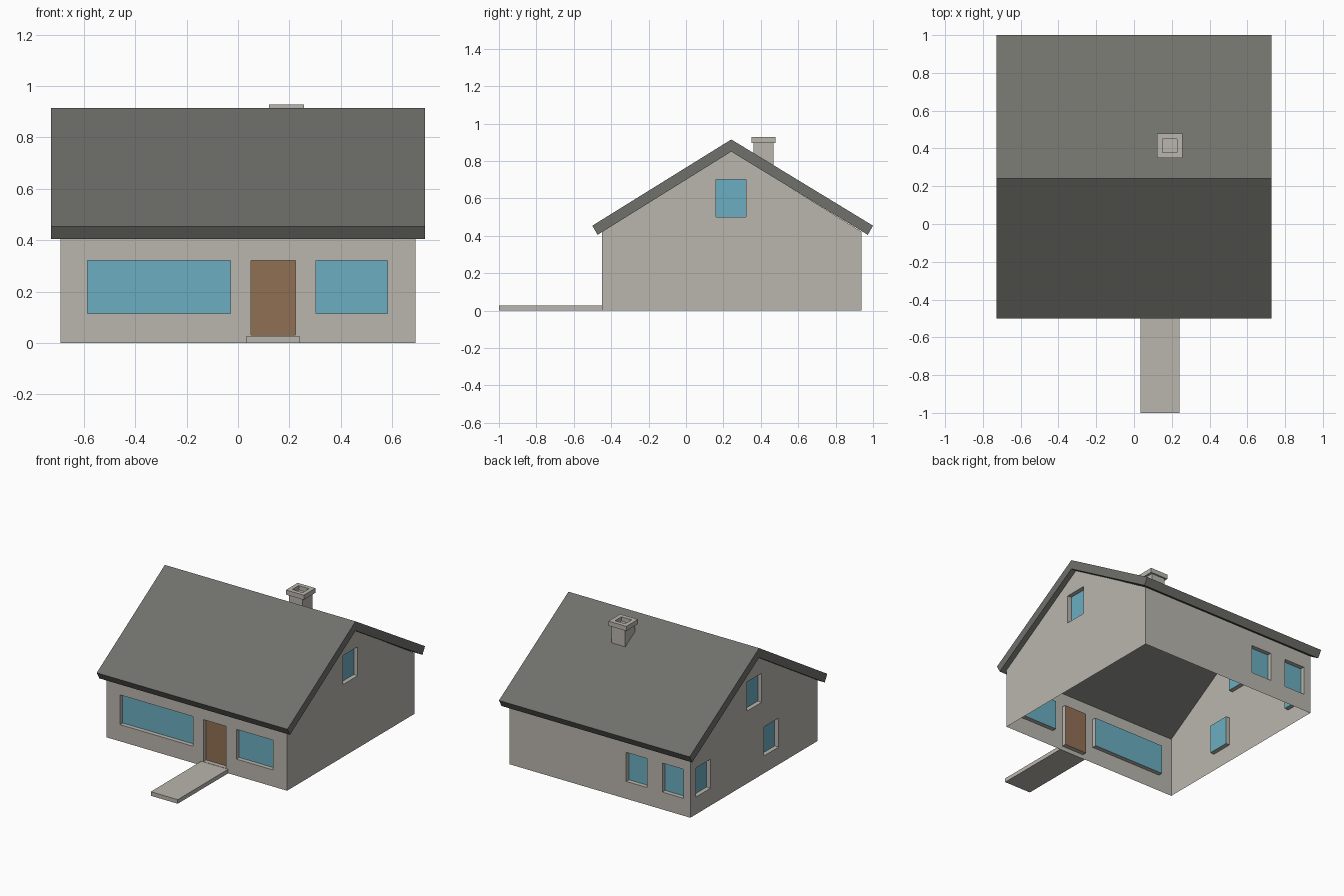
import bpy, bmesh
from mathutils import Vector

if "Cube" in bpy.data.objects:
    bpy.data.objects.remove(bpy.data.objects["Cube"])


def material(name, r, g, b):
    lin = [((c / 255 + 0.055) / 1.055) ** 2.4 for c in (r, g, b)]
    m = bpy.data.materials.new(name)
    m.diffuse_color = (*lin, 1)
    m.use_nodes = True
    m.node_tree.nodes["Principled BSDF"].inputs["Base Color"].default_value = m.diffuse_color
    return m


plaster = material("warm grey plaster", 186, 182, 174)
tile = material("dark grey roof", 112, 113, 107)
glass = material("blue glass", 107, 174, 193)
wood = material("brown door", 145, 112, 84)


def make_object(name, bm, *mats):
    bmesh.ops.recalc_face_normals(bm, faces=bm.faces)
    mesh = bpy.data.meshes.new(name)
    bm.to_mesh(mesh)
    bm.free()
    for m in mats:
        mesh.materials.append(m)
    ob = bpy.data.objects.new(name, mesh)
    bpy.context.collection.objects.link(ob)
    return ob


def add_box(bm, x0, x1, y0, y1, z0, z1):
    vs = bmesh.ops.create_cube(bm, size=1)["verts"]
    for v in vs:
        v.co = Vector((x1 if v.co.x > 0 else x0,
                       y1 if v.co.y > 0 else y0,
                       z1 if v.co.z > 0 else z0))
    return vs


def add_prism(bm, profile, half):
    # extrude a (y, z) profile along x
    f = bm.faces.new([bm.verts.new((-half, y, z)) for y, z in profile])
    new = bmesh.ops.extrude_face_region(bm, geom=[f])["geom"]
    for v in new:
        if isinstance(v, bmesh.types.BMVert):
            v.co.x = half


HX, Y0, Y1, RIDGE = 0.69, -0.45, 0.938, 0.242
DEPTH = 0.03   # window and door recess

# wall block with gables
bm = bmesh.new()
add_prism(bm, [(Y0, 0), (Y1, 0), (Y1, 0.422), (RIDGE, 0.853), (Y0, 0.422)], HX)
walls = make_object("walls", bm, plaster, glass, wood)

# cutters for window and door recesses
bm = bmesh.new()
for x0, x1, z0 in [(-0.586, -0.03, 0.115), (0.303, 0.582, 0.115), (0.05, 0.223, 0.03)]:
    add_box(bm, x0, x1, Y0 - 0.1, Y0 + DEPTH, z0, 0.32)
for x0, x1 in [(-0.637, -0.477), (-0.36, -0.2)]:
    add_box(bm, x0, x1, Y1 - DEPTH, Y1 + 0.1, 0.12, 0.32)
for y0, y1, z0 in [(0.16, 0.32, 0.5), (-0.025, 0.133, 0.12), (0.718, 0.877, 0.12)]:
    add_box(bm, -HX - 0.1, -HX + DEPTH, y0, y1, z0, z0 + 0.2)
add_box(bm, HX - DEPTH, HX + 0.1, 0.16, 0.32, 0.5, 0.7)
cutter = make_object("recess_cutter", bm)
cutter.hide_render = True

mod = walls.modifiers.new("recesses", "BOOLEAN")
mod.operation = "DIFFERENCE"
mod.solver = "EXACT"
mod.object = cutter
bpy.context.view_layer.objects.active = walls
bpy.ops.object.modifier_apply(modifier=mod.name)
bpy.data.objects.remove(cutter)

# open the underside and top, colour the recessed panes
bm = bmesh.new()
bm.from_mesh(walls.data)
opened = []
for f in bm.faces:
    c, n = f.calc_center_median(), f.normal
    f.material_index = 0
    if 0.5 < n.z < 0.95 or (n.z < -0.9 and c.z < 0.01):
        opened.append(f)
    elif abs(n.z) < 0.1 and abs(c.x) < HX - 0.02 and Y0 + 0.02 < c.y < Y1 - 0.02:
        is_door = c.y < -0.4 and 0.05 < c.x < 0.223
        f.material_index = 2 if is_door else 1
bmesh.ops.delete(bm, geom=opened, context="FACES")
bm.to_mesh(walls.data)
bm.free()

# roof slab
bm = bmesh.new()
add_prism(bm, [(-0.501, 0.454), (-0.473, 0.405), (RIDGE, 0.85),
               (0.972, 0.405), (1.0, 0.454), (RIDGE, 0.915)], 0.728)
make_object("roof", bm, tile)

# chimney stack and hollow cap
bm = bmesh.new()
add_box(bm, 0.137, 0.241, 0.361, 0.467, 0.775, 0.897)
make_object("chimney_stack", bm, plaster)

bm = bmesh.new()
add_box(bm, 0.121, 0.257, 0.35, 0.478, 0.896, 0.928)
top = max(bm.faces, key=lambda f: f.calc_center_median().z)
bmesh.ops.inset_region(bm, faces=[top], thickness=0.041)
hole = bmesh.ops.extrude_discrete_faces(bm, faces=[top])["faces"][0]
for v in hole.verts:
    v.co.z -= 0.03
make_object("chimney_cap", bm, plaster)

# front path
bm = bmesh.new()
add_box(bm, 0.034, 0.24, -1.0, Y0, 0, 0.028)
make_object("path", bm, plaster)
